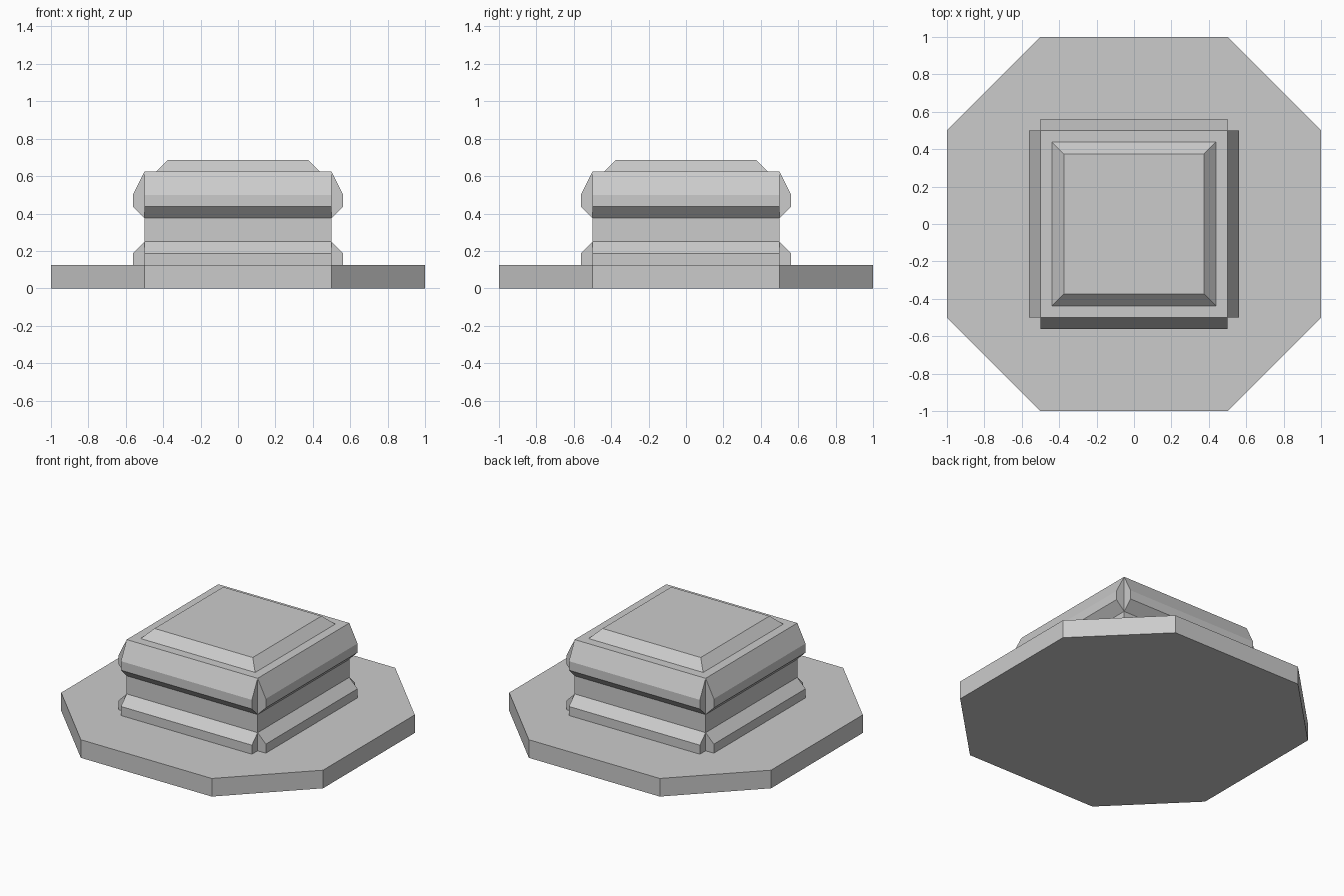
import bpy, bmesh, math
from mathutils import Matrix

if "Cube" in bpy.data.objects:
    bpy.data.objects.remove(bpy.data.objects["Cube"])


def make_object(name, bm):
    bmesh.ops.recalc_face_normals(bm, faces=bm.faces)
    mesh = bpy.data.meshes.new(name)
    bm.to_mesh(mesh)
    bm.free()
    obj = bpy.data.objects.new(name, mesh)
    bpy.context.collection.objects.link(obj)
    return obj


def loft(name, rings):
    """Closed solid through a stack of matching outlines."""
    bm = bmesh.new()
    loops = [[bm.verts.new(p) for p in ring] for ring in rings]
    bm.faces.new(loops[0])
    bm.faces.new(loops[-1])
    n = len(loops[0])
    for a, b in zip(loops, loops[1:]):
        for i in range(n):
            j = (i + 1) % n
            bm.faces.new((a[i], a[j], b[j], b[i]))
    return make_object(name, bm)


def square(half, z):
    return [(-half, -half, z), (half, -half, z), (half, half, z), (-half, half, z)]


def octagon(z):
    return [(-0.5, -1, z), (0.5, -1, z), (1, -0.5, z), (1, 0.5, z),
            (0.5, 1, z), (-0.5, 1, z), (-1, 0.5, z), (-1, -0.5, z)]


def mouldings(name, profile):
    """One square-ended strip per side of the block; profile is (distance out, z)."""
    ends = [[(x, -d, z) for d, z in profile] for x in (-0.5, 0.5)]
    for side, label in enumerate(("front", "right", "back", "left")):
        strip = loft(f"{name}_{label}", ends)
        strip.data.transform(Matrix.Rotation(side * math.pi / 2, 4, 'Z'))


# Octagonal base slab
loft("base_slab", [octagon(0), octagon(0.125)])

# Square pedestal block
loft("pedestal_block", [square(0.5, 0.125), square(0.5, 0.625)])

# Bevelled top panel
loft("top_panel", [square(0.4375, 0.625), square(0.375, 0.6875)])

# Lower and upper trim on all four sides, leaving open notches at the corners
mouldings("lower_moulding", [(0.5, 0.125), (0.5625, 0.125), (0.5625, 0.1875), (0.5, 0.25)])
mouldings("upper_moulding", [(0.5, 0.375), (0.5625, 0.4375), (0.5625, 0.5), (0.5, 0.625)])
